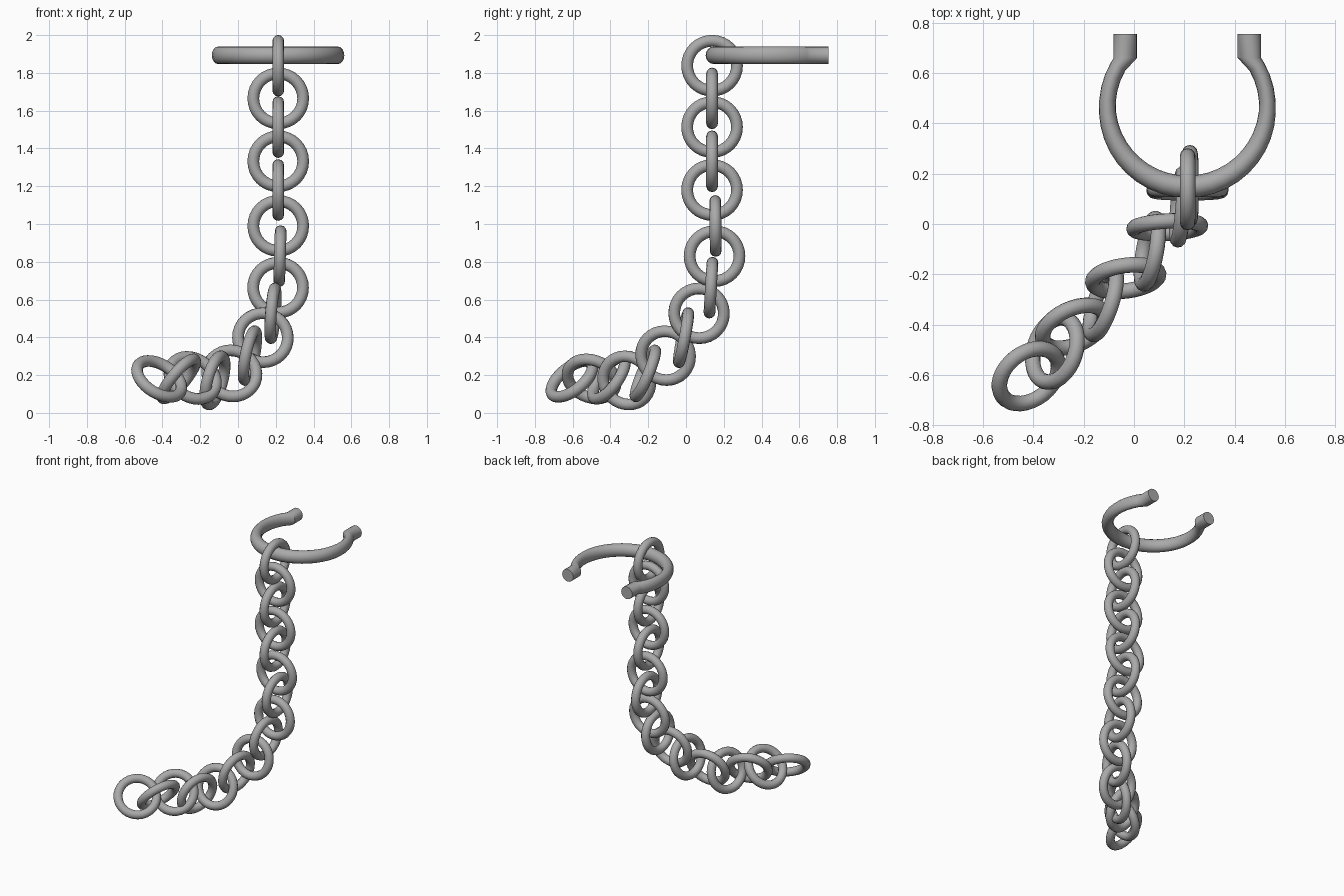
import bpy, bmesh, math
from mathutils import Vector

if "Cube" in bpy.data.objects:
    bpy.data.objects.remove(bpy.data.objects["Cube"])

steel = bpy.data.materials.new("grey_steel")
steel.diffuse_color = (0.4, 0.4, 0.4, 1)
steel.use_nodes = True
steel.node_tree.nodes["Principled BSDF"].inputs["Base Color"].default_value = steel.diffuse_color

# Chain links: centre and ring axis, from the top down
links = [
    ((.213, .138, 1.838), (1, 0, 0)),
    ((.213, .138, 1.665), (0, 1, 0)),
    ((.213, .138, 1.513), (1, 0, 0)),
    ((.213, .138, 1.332), (0, 1, 0)),
    ((.213, .138, 1.180), (1, 0, 0)),
    ((.213, .156, .990), (0, 1, .01)),
    ((.222, .151, .830), (1, 0, -.03)),
    ((.212, .132, .663), (0, 1, -.06)),
    ((.185, .069, .527), (1, -.08, -.08)),
    ((.132, -.013, .398), (-.05, 1, -.19)),
    ((.063, -.108, .303), (1, -.18, -.20)),
    ((-.033, -.215, .209), (-.12, .91, -.38)),
    ((-.122, -.313, .172), (.92, -.30, -.25)),
    ((-.240, -.408, .185), (-.35, .75, -.53)),
    ((-.314, -.500, .180), (.74, -.25, -.62)),
    ((-.417, -.604, .180), (-.45, .56, -.69)),
]
for i, (pos, axis) in enumerate(links):
    rot = Vector(axis).to_track_quat('Z', 'Y').to_euler()
    bpy.ops.mesh.primitive_torus_add(location=pos, rotation=rot, major_segments=32,
                                     minor_segments=12, major_radius=.132, minor_radius=.031)
    ob = bpy.context.object
    ob.name = f"chain_link_{i + 1}"
    ob.data.materials.append(steel)
    bpy.ops.object.shade_smooth_by_angle(angle=math.radians(35))

# Open shackle: a swept arc ending in two short straight stubs
CX, CY, Z, R, SIDES = .212, .466, 1.893, .318, 16
stub_x, stub_y0, stub_y1, stub_r = .246, .66, .754, .0465
sections = [((CX - stub_x, y), (-1, 0), stub_r) for y in (stub_y1, stub_y0)]
N = 28
for k in range(N + 1):
    a = math.radians(150 + 240 * k / N)
    d = (math.cos(a), math.sin(a))
    width = .033 + .011 * max(0, -d[1])
    sections.append(((CX + R * d[0], CY + R * d[1]), d, width))
sections += [((CX + stub_x, y), (1, 0), stub_r) for y in (stub_y0, stub_y1)]

bm = bmesh.new()
rings = []
for (x, y), d, w in sections:
    ring = []
    for j in range(SIDES):
        t = 2 * math.pi * j / SIDES
        c = math.cos(t) * w
        ring.append(bm.verts.new((x + d[0] * c, y + d[1] * c, Z + math.sin(t) * .0465)))
    rings.append(ring)
for p, q in zip(rings, rings[1:]):
    for j in range(SIDES):
        n = (j + 1) % SIDES
        bm.faces.new((p[j], p[n], q[n], q[j]))
bm.faces.new(rings[0])
bm.faces.new(rings[-1])
bmesh.ops.recalc_face_normals(bm, faces=bm.faces)
mesh = bpy.data.meshes.new("shackle")
bm.to_mesh(mesh)
bm.free()
mesh.materials.append(steel)
shackle = bpy.data.objects.new("shackle", mesh)
bpy.context.collection.objects.link(shackle)
bpy.ops.object.select_all(action='DESELECT')
shackle.select_set(True)
bpy.context.view_layer.objects.active = shackle
bpy.ops.object.shade_smooth_by_angle(angle=math.radians(35))
